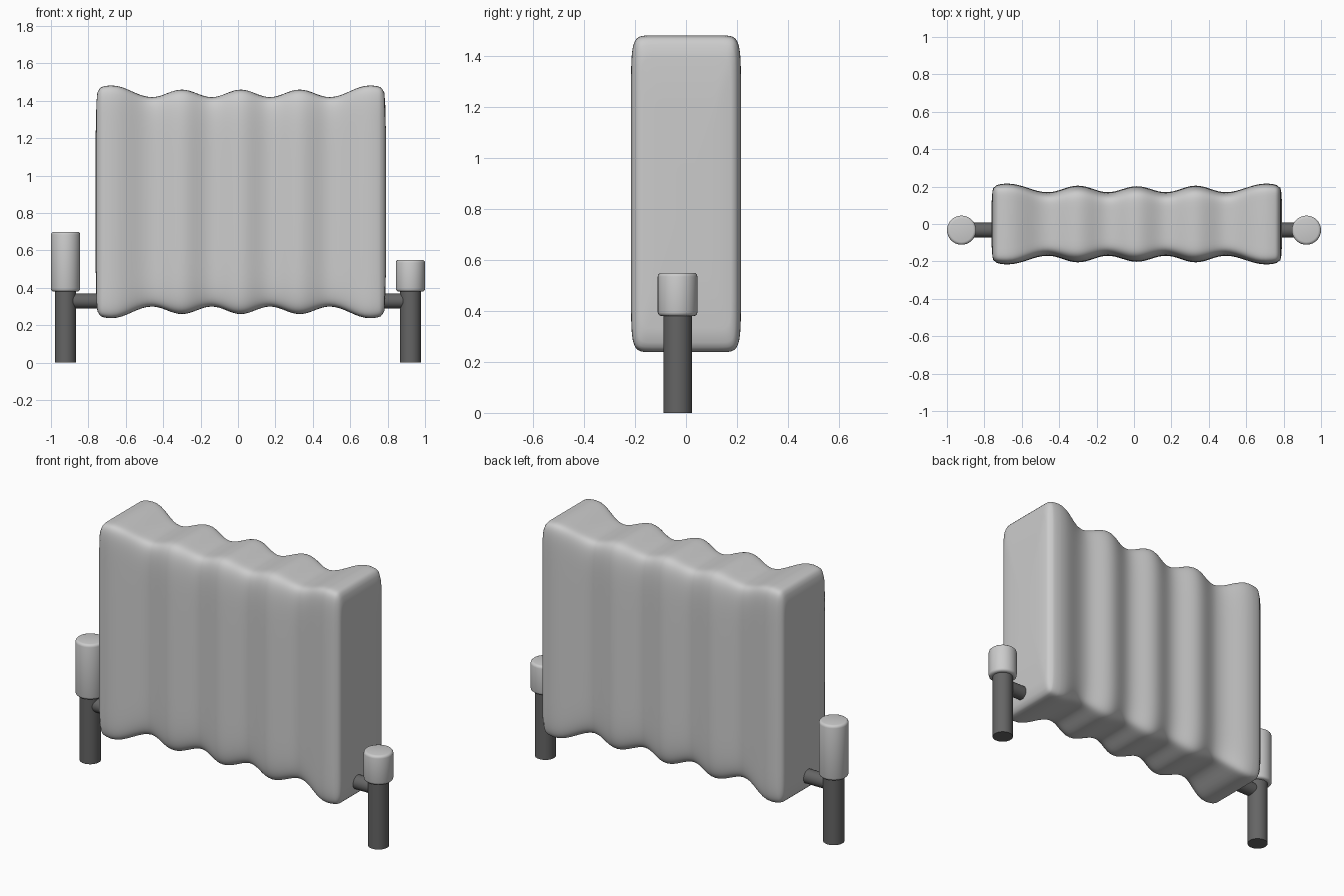
import bpy, bmesh, math
from mathutils import Matrix, Vector

cube = bpy.data.objects.get("Cube")
if cube:
    bpy.data.objects.remove(cube, do_unlink=True)


def material(name, value):
    mat = bpy.data.materials.new(name)
    mat.use_nodes = True
    colour = (value, value, value, 1)
    mat.diffuse_color = colour
    mat.node_tree.nodes["Principled BSDF"].inputs["Base Color"].default_value = colour
    return mat


light_grey = material("light grey enamel", 0.6)
dark_grey = material("dark grey pipe", 0.13)


def finish(bm, name, mat, angle):
    bmesh.ops.recalc_face_normals(bm, faces=bm.faces)
    mesh = bpy.data.meshes.new(name)
    bm.to_mesh(mesh)
    bm.free()
    obj = bpy.data.objects.new(name, mesh)
    bpy.context.collection.objects.link(obj)
    mesh.materials.append(mat)
    bpy.ops.object.select_all(action="DESELECT")
    obj.select_set(True)
    bpy.context.view_layer.objects.active = obj
    bpy.ops.object.shade_smooth_by_angle(angle=math.radians(angle))
    return obj


def cylinder(name, mat, start, end, radius, bevel=0):
    start, end = Vector(start), Vector(end)
    axis = end - start
    turn = axis.to_track_quat("Z", "Y").to_matrix().to_4x4()
    bm = bmesh.new()
    bmesh.ops.create_cone(bm, cap_ends=True, segments=32, radius1=radius, radius2=radius,
                          depth=axis.length, matrix=Matrix.Translation((start + end) / 2) @ turn)
    if bevel:
        rims = [e for e in bm.edges if any(len(f.verts) > 4 for f in e.link_faces)]
        bmesh.ops.bevel(bm, geom=rims, offset=bevel, segments=3, profile=0.5, affect="EDGES")
    return finish(bm, name, mat, 40)


# Rippled body: distance from the middle, half height, half depth, corner squareness
CENTRE_X, CENTRE_Z = 0.015, 0.86
KEYS = [(0, 0.60, 0.202, 8), (0.155, 0.56, 0.17, 8), (0.315, 0.60, 0.205, 8),
        (0.475, 0.56, 0.17, 9), (0.69, 0.622, 0.216, 13), (0.757, 0.602, 0.20, 16)]


def section(u):
    for a, b in zip(KEYS, KEYS[1:]):
        if u <= b[0] + 1e-6:
            t = (u - a[0]) / (b[0] - a[0])
            # the last stretch drops in a quarter curve, the others ripple
            t = 1 - math.sqrt(max(0, 1 - t * t)) if b is KEYS[-1] else (1 - math.cos(math.pi * t)) / 2
            return [p + (q - p) * t for p, q in zip(a[1:], b[1:])]


def soft_power(value, power):
    return math.copysign(abs(value) ** power, value)


def ring(bm, x, height, depth, square, count=96):
    verts = []
    for i in range(count):
        # points crowd towards the rounded corners
        a = 2 * math.pi * (i + 0.5) / count
        c, s = math.cos(a), math.sin(a)
        verts.append(bm.verts.new((x, depth * soft_power(c, 2 / square),
                                   CENTRE_Z + height * soft_power(s, 2 / square))))
    return verts


half = []
for a, b in zip(KEYS, KEYS[1:]):
    half += [a[0] + (b[0] - a[0]) * i / 8 for i in range(8)]
half.append(KEYS[-1][0])
end_h, end_d, end_n = KEYS[-1][1:]

# Slightly domed ends: bulge beyond the rim, and inset ratio
DOME = [(0.010, 0.97), (0.015, 0.88), (0.019, 0.6), (0.02, 0.2)]
rows = [(u, *section(u)) for u in half]
rows += [(half[-1] + out, end_h * k, end_d * k, end_n) for out, k in DOME]
rows = [(-r[0], *r[1:]) for r in reversed(rows[1:])] + rows

bm = bmesh.new()
rings = [ring(bm, CENTRE_X + r[0], *r[1:]) for r in rows]
for r1, r2 in zip(rings, rings[1:]):
    for i in range(len(r1)):
        j = (i + 1) % len(r1)
        bm.faces.new((r1[i], r1[j], r2[j], r2[i]))
for r in (rings[0], rings[-1]):
    bm.faces.new(r)
finish(bm, "radiator_body", light_grey, 60)

# Feed pipes, elbows and valve caps
PIPE_Y, PIPE_X, JOINT_Z = -0.033, 0.922, 0.38
for side, label, top in ((-1, "right", 0.70), (1, "left", 0.55)):
    x = side * PIPE_X
    cylinder(label + "_upright_pipe", dark_grey, (x, PIPE_Y, 0), (x, PIPE_Y, JOINT_Z + 0.01), 0.056)
    cylinder(label + "_connecting_pipe", dark_grey, (x, PIPE_Y, 0.33),
             (CENTRE_X + side * 0.74, PIPE_Y, 0.33), 0.04)
    cylinder(label + "_valve_cap", light_grey, (x, PIPE_Y, JOINT_Z), (x, PIPE_Y, top), 0.078, 0.015)
